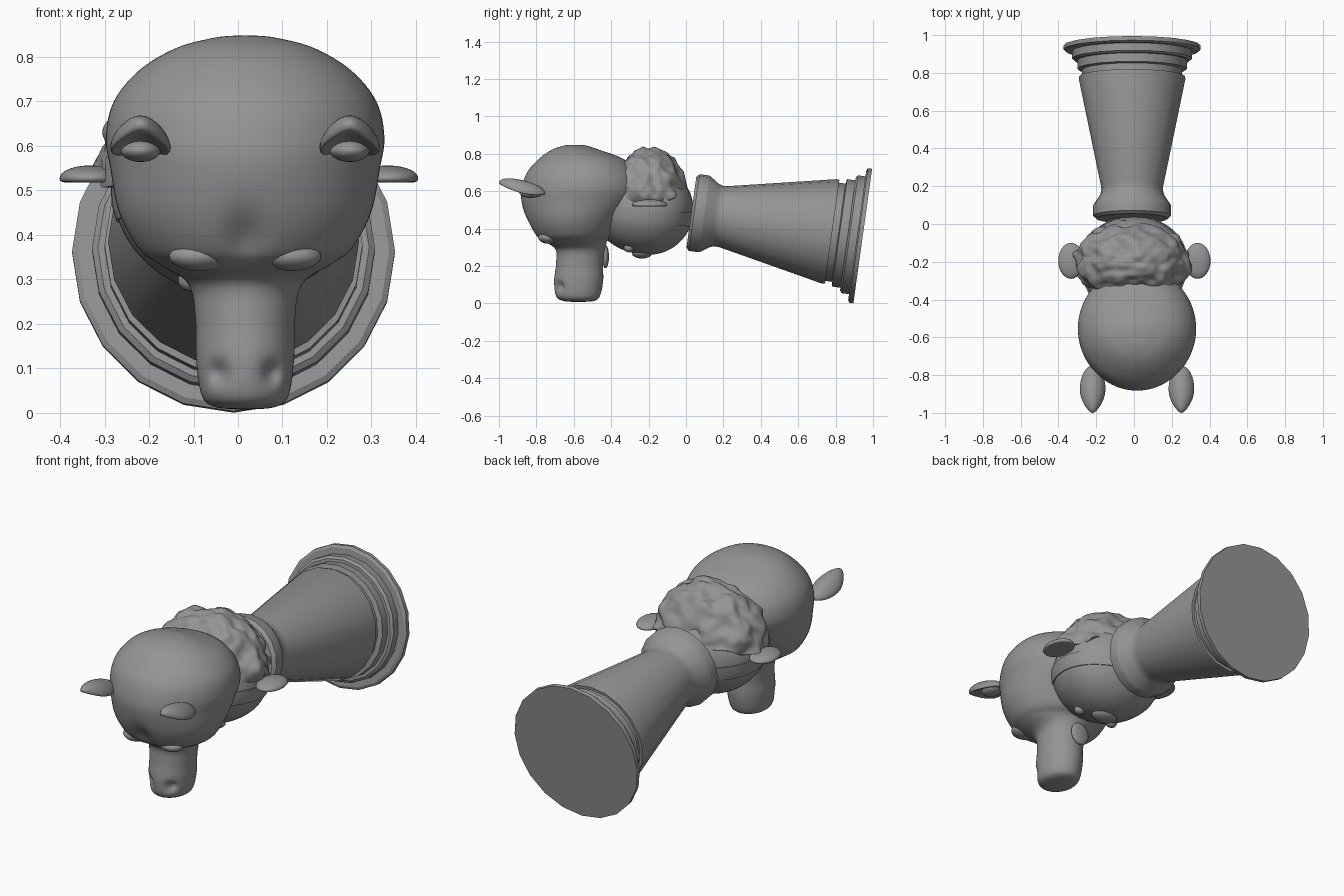
import bpy, bmesh, math
from mathutils import Vector, noise

if "Cube" in bpy.data.objects:
    bpy.data.objects.remove(bpy.data.objects["Cube"])

grey = bpy.data.materials.new("plain_grey")
grey.diffuse_color = (0.3, 0.3, 0.3, 1)
grey.use_nodes = True
grey.node_tree.nodes["Principled BSDF"].inputs["Base Color"].default_value = grey.diffuse_color


def finish(name, bm, angle=40):
    bmesh.ops.recalc_face_normals(bm, faces=bm.faces)
    mesh = bpy.data.meshes.new(name)
    bm.to_mesh(mesh)
    bm.free()
    mesh.materials.append(grey)
    ob = bpy.data.objects.new(name, mesh)
    bpy.context.collection.objects.link(ob)
    bpy.ops.object.select_all(action='DESELECT')
    ob.select_set(True)
    bpy.context.view_layer.objects.active = ob
    bpy.ops.object.shade_smooth_by_angle(angle=math.radians(angle))
    return ob


def loft(name, rings, caps=True, closed=False, angle=40):
    """Skin a list of closed rings of points."""
    bm = bmesh.new()
    rows = [[bm.verts.new(p) for p in ring] for ring in rings]
    n = len(rows[0])
    pairs = list(zip(rows, rows[1:])) + ([(rows[-1], rows[0])] if closed else [])
    for a, b in pairs:
        for i in range(n):
            j = (i + 1) % n
            bm.faces.new((a[i], a[j], b[j], b[i]))
    if caps:
        bm.faces.new(rows[0])
        bm.faces.new(rows[-1])
    return finish(name, bm, angle)


def blob(name, center, half, shape=None, u=32, v=20):
    """Ellipsoid whose unit-sphere points may be reshaped first."""
    bm = bmesh.new()
    bmesh.ops.create_uvsphere(bm, u_segments=u, v_segments=v, radius=1)
    for vert in bm.verts:
        p = shape(vert.co.copy()) if shape else vert.co
        vert.co = Vector(center) + Vector([p[i] * half[i] for i in range(3)])
    return finish(name, bm, 60)


# Pedestal: stepped foot, tapering column and flared collar on a tilted axis
base = Vector((-0.01, 0.945, 0.36))
axis = Vector((0, -0.99, 0.138)).normalized()
up = Vector((0, 0.138, 0.99)).normalized()
side = Vector((1, 0, 0))
profile = [(0, .363), (.022, .363), (.03, .35), (.03, .318), (.07, .318), (.08, .305),
           (.08, .29), (.125, .29), (.13, .265), (.165, .265), (.165, .28), (.18, .282),
           (.75, .165), (.775, .163), (.80, .17), (.85, .204), (.86, .207),
           (.91, .207), (.925, .19)]
seg = 20
loft("pedestal", [[base + axis * t + (side * math.cos(2 * math.pi * i / seg)
                                      + up * math.sin(2 * math.pi * i / seg)) * r
                   for i in range(seg)] for t, r in profile], angle=28)

# Front head with long muzzle: rows of z, front y, back y, half width
rows = [(.008, -.60, -.55, .02), (.014, -.66, -.49, .07), (.04, -.695, -.46, .098),
        (.12, -.705, -.443, .11), (.21, -.695, -.443, .112), (.29, -.70, -.43, .128),
        (.335, -.775, -.42, .195), (.37, -.815, -.38, .24), (.45, -.855, -.33, .283),
        (.55, -.88, -.25, .303), (.62, -.877, -.23, .313), (.70, -.85, -.26, .295),
        (.77, -.79, -.33, .238), (.82, -.72, -.46, .155), (.843, -.655, -.53, .07),
        (.848, -.62, -.57, .02)]


def spline(a, b, c, d, t):
    return [0.5 * (2 * q + (r - p) * t + (2 * p - 5 * q + 4 * r - s) * t * t
                   + (3 * q - p - 3 * r + s) * t ** 3) for p, q, r, s in zip(a, b, c, d)]


dense = []
for k in range(len(rows) - 1):
    a, d = rows[max(k - 1, 0)], rows[min(k + 2, len(rows) - 1)]
    dense += [spline(a, rows[k], rows[k + 1], d, s / 6) for s in range(6)]
dense.append(rows[-1])


def bump(d, w):
    return math.exp(-(d / w) ** 2)


rings = []
for z, yf, yb, rx in dense:
    ring = []
    for i in range(72):
        a = 2 * math.pi * i / 72
        c, s = math.cos(a), math.sin(a)
        x = rx * c
        y = (yf + yb) / 2 + (yb - yf) / 2 * s
        if s < 0:
            # nostril dents and the groove between the brows
            y += 0.03 * bump(abs(x) - .06, .02) * bump(z - .09, .022)
            y += 0.03 * bump(x, .04) * bump(z - .39, .06)
        ring.append((x + .016, y, z))
    rings.append(ring)
loft("front_head", rings, angle=70)


# Cupped, pointed ears of the front head
def leaf_ear(p):
    taper = 1 - 0.35 * max(0, -p.y) ** 2
    hollow = 0.9 * max(0, 1 - p.x ** 2 - p.y ** 2) if p.z < 0 else 0
    return Vector((p.x * taper, p.y, p.z + hollow - 0.7 * p.y - 0.5 * p.x ** 2))


# Shallow round ears of the rear head, hollow on the underside
def dish_ear(p):
    hollow = 0.8 * max(0, 1 - p.x ** 2 - p.y ** 2) if p.z < 0 else 0
    return Vector((p.x, p.y, p.z + hollow))


for label, s in (("left", -1), ("right", 1)):
    blob(label + "_front_ear", (.016 + s * .235, -.875, .617), (.068, .125, .042), leaf_ear)
    blob(label + "_inner_ear", (.016 + s * .235, -.83, .59), (.045, .06, .026))
    blob(label + "_front_eye", (.016 + s * .105, -.735, .352), (.066, .055, .033))
    blob(label + "_rear_ear", (.002 + s * .335, -.195, .527), (.068, .095, .029), dish_ear)
    blob(label + "_rear_eye", (s * .105, -.305, .298), (.03, .028, .025), u=20, v=12)

# Rear head ball, longer towards the front where it joins the other head
def body_shape(p):
    return Vector((p.x, p.y * (1.25 if p.y < 0 else 1), p.z))


blob("rear_head", (0, -.2, .5), (.28, .24, .24), body_shape, 48, 32)
blob("rear_nose", (0, -.235, .27), (.07, .055, .03))
blob("chin_flap", (0, -.43, .25), (.055, .018, .062))


# Lumpy wool cap, cut off along a wavy lower edge
def wool_shape(p):
    n = noise.noise(p * 3.1 + Vector((4, 2, 7)))
    m = noise.noise(p * 6 + Vector((1, 9, 3)))
    q = p * (1 + .10 * n + .05 * m)
    q.z = max(q.z, -0.12 + 0.22 * p.y + 0.04 * math.sin(9 * math.atan2(p.y, p.x)))
    return q


blob("wool_cap", (-.008, -.205, .56), (.30, .215, .265), wool_shape, 96, 64)

# Strap wrapped around the rear head
strap = []
for i in range(64):
    a = 2 * math.pi * i / 64
    c, s = math.cos(a), math.sin(a)
    ring = []
    for dz, grow in ((-.037, .97), (-.037, 1.02), (0, 1.024), (.037, 1.02), (.037, .97)):
        y = -.2 + (.24 if s > 0 else .30) * s * grow
        z = .468 - .085 * (y + .2) + dz
        w = math.sqrt(1 - ((z - .5) / .24) ** 2)
        ring.append((.28 * c * grow * w, -.2 + (y + .2) * w, z))
    strap.append(ring)
loft("head_strap", strap, caps=False, closed=True, angle=40)
